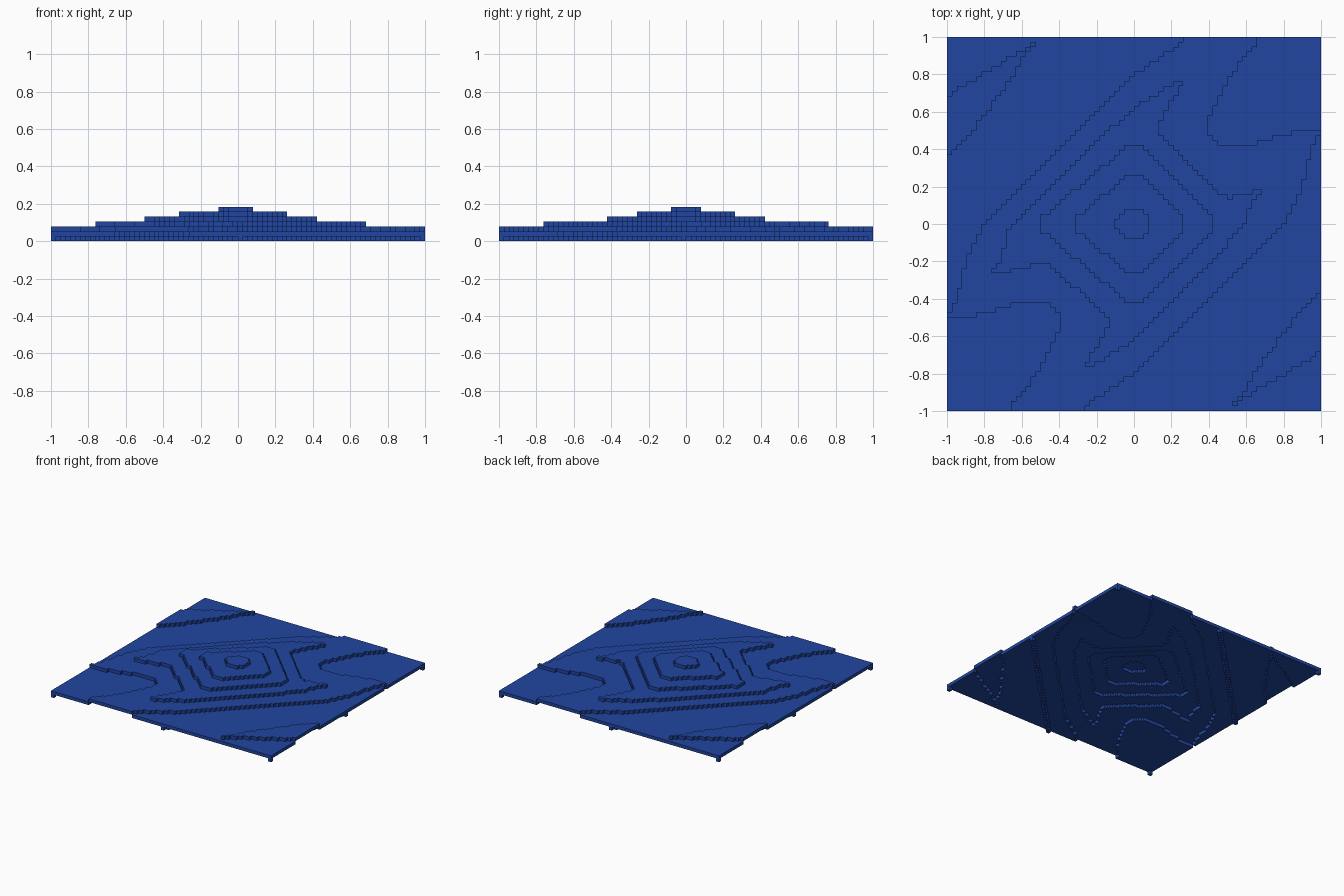
import bpy
from mathutils import Vector

cube = bpy.data.objects.get("Cube")
if cube:
    bpy.data.objects.remove(cube, do_unlink=True)

HALF = 38            # cells from the centre to each side
CELL = 1 / HALF      # edge length of one block

blue = bpy.data.materials.new("deep_blue")
blue.use_nodes = True
colour = (0.0152, 0.0595, 0.352, 1)
blue.diffuse_color = colour
blue.node_tree.nodes["Principled BSDF"].inputs["Base Color"].default_value = colour


def mirrored(points):
    """Close an outline by turning its points half a turn about the centre."""
    return points + [(-x, -y) for x, y in points]


def diamond(left, right, depth, blunt=0.03):
    """Diamond outline with blunted tips."""
    return [(-left, -blunt), (-left, blunt), (-blunt, depth), (blunt, depth),
            (right, blunt), (right, -blunt), (blunt, -depth), (-blunt, -depth)]


def inside(outline, x, y):
    """Even-odd test of a point against an outline."""
    hit = False
    previous = outline[-1]
    for point in outline:
        (ax, ay), (bx, by) = previous, point
        if (ay > y) != (by > y) and x < ax + (y - ay) * (bx - ax) / (by - ay):
            hit = not hit
        previous = point
    return hit


# Wide diagonal band running across the whole sheet
band = mirrored([
    (-1.01, -.51), (-.78, -.48), (-.63, -.42), (-.47, -.42), (-.4, -.48),
    (-.4, -.55), (-.5, -.76), (-.58, -.88), (-.69, -1.01), (-.3, -1.01),
    (-.2, -.93), (0, -.8), (.8, 0), (.87, .12), (.97, .45)])

# Ridge wedges near two opposite corners
wedge = [(1.01, -.34), (.87, -.49), (.66, -.77), (.59, -.89), (.5, -1.01),
         (.55, -.95), (.78, -.82), (1.01, -.68)]
far_wedge = [(-x, -y) for x, y in wedge]

# Four-pointed terrace around the central mound
star = [
    (-.76, -.26), (-.58, -.24), (-.55, -.21), (-.47, -.21), (-.13, -.5),
    (-.15, -.58), (-.23, -.69), (-.26, -.77), (-.16, -.72), (0, -.63),
    (.6, 0), (.62, .1), (.69, .19), (.52, .14), (.44, .18), (.13, .5),
    (.15, .58), (.23, .69), (.26, .77), (.16, .72), (0, .63), (-.64, 0),
    (-.69, -.06), (-.7, -.16)]

# Terraces by block level, each raising the sheet by one block
terraces = {
    2: [band, wedge, far_wedge],
    3: [star],
    4: [diamond(.5, .42, .42)],
    5: [diamond(.316, .263, .263)],
    6: [[(-.105, -.02), (-.105, .02), (-.04, .08), (.04, .08),
         (.08, .04), (.08, -.04), (.04, -.08), (-.04, -.08)]],
}

# One block per cell, placed at the height of its terrace
blocks = set()
cells = range(-HALF, HALF)
for i in cells:
    for j in cells:
        x, y = (i + .5) * CELL, (j + .5) * CELL
        level = 1
        for height, outlines in terraces.items():
            if any(inside(outline, x, y) for outline in outlines):
                level = height
        blocks.add((i, j, level))

        # Hanging diagonal ribs and corner feet
        at_corner = i in (cells[0], cells[-1]) and j in (cells[0], cells[-1])
        if abs(i - j) == HALF or at_corner:
            blocks.add((i, j, 0))


def exposed_faces(block):
    """Yield the corner points of each block side that has no neighbour."""
    for axis in range(3):
        for side in (0, 1):
            neighbour = list(block)
            neighbour[axis] += 2 * side - 1
            if tuple(neighbour) in blocks:
                continue
            u, v = (axis + 1) % 3, (axis + 2) % 3
            ring = []
            for du, dv in ((0, 0), (1, 0), (1, 1), (0, 1)):
                corner = list(block)
                corner[axis] += side
                corner[u] += du
                corner[v] += dv
                ring.append(tuple(corner))
            yield ring if side else ring[::-1]


def build_layer(name, level):
    """Make one object from all blocks of a level."""
    index, faces = {}, []
    for block in sorted(b for b in blocks if b[2] == level):
        for ring in exposed_faces(block):
            faces.append([index.setdefault(c, len(index)) for c in ring])
    mesh = bpy.data.meshes.new(name)
    mesh.from_pydata([Vector(c) * CELL for c in index], [], faces)
    mesh.materials.append(blue)
    bpy.context.collection.objects.link(bpy.data.objects.new(name, mesh))


names = ["hanging_ribs", "base_sheet", "diagonal_band", "star_terrace",
         "wide_terrace", "upper_terrace", "summit"]
for level, name in enumerate(names):
    build_layer(name, level)
